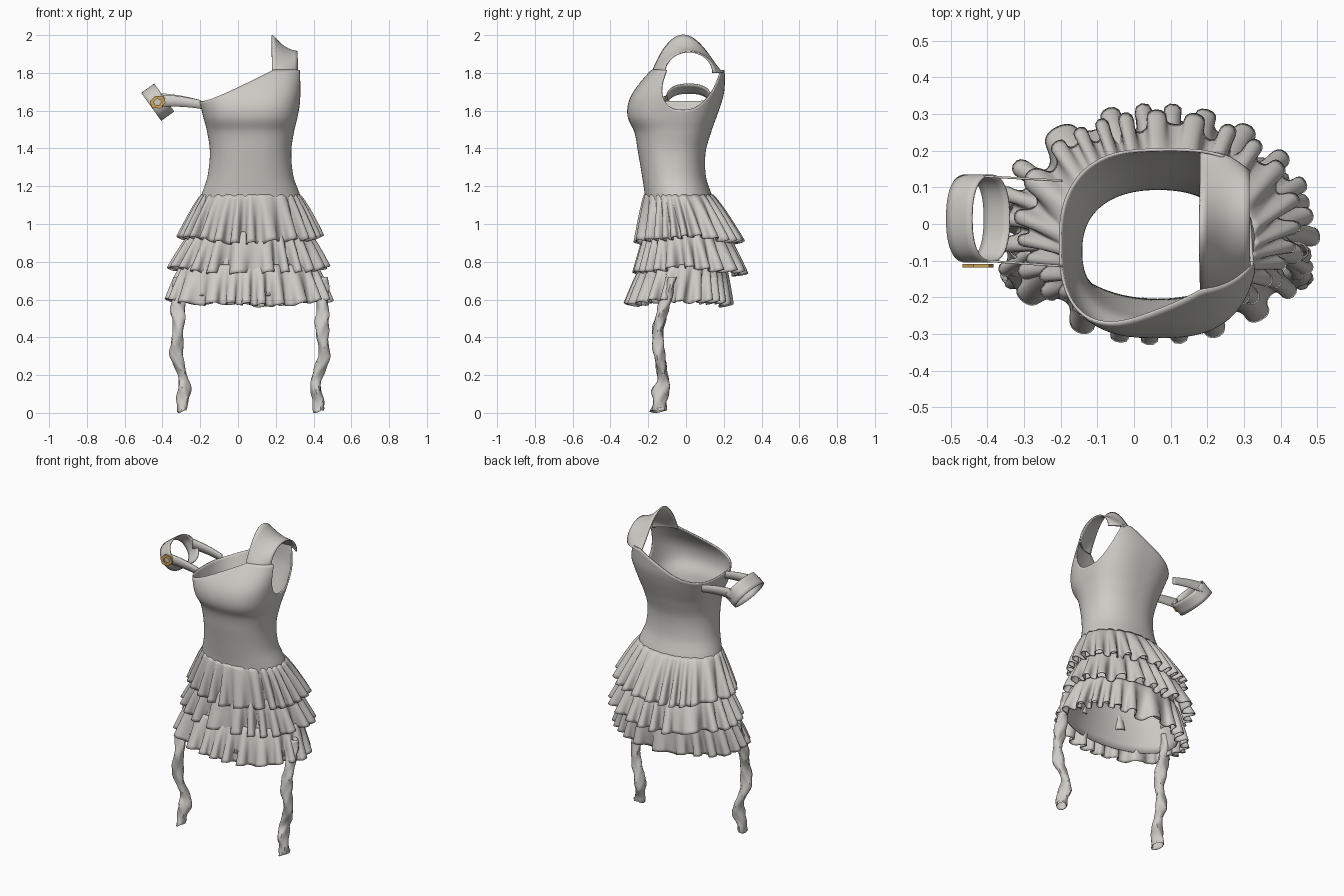
import bpy, bmesh, math
from math import sin, cos, pi, tau
from mathutils import Vector

cube = bpy.data.objects.get("Cube")
if cube:
    bpy.data.objects.remove(cube, do_unlink=True)


def material(name, rgb):
    m = bpy.data.materials.new(name)
    m.use_nodes = True
    m.diffuse_color = (*rgb, 1)
    bsdf = m.node_tree.nodes["Principled BSDF"]
    bsdf.inputs["Base Color"].default_value = (*rgb, 1)
    bsdf.inputs["Roughness"].default_value = 0.7
    return m


FABRIC = material("pale grey fabric", (0.61, 0.60, 0.56))
GOLD = material("gold", (0.62, 0.37, 0.10))


def sheet(name, point, nu, nv, closed=True, thick=0.006, mat=FABRIC, angle=50):
    """Surface from point(u, v); u runs around or along, v across."""
    bm = bmesh.new()
    cols = nu if closed else nu + 1
    grid = [[bm.verts.new(point(i / nu, j / nv)) for i in range(cols)]
            for j in range(nv + 1)]
    for j in range(nv):
        for i in range(nu):
            k = (i + 1) % cols
            bm.faces.new((grid[j][i], grid[j][k], grid[j + 1][k], grid[j + 1][i]))
    bmesh.ops.recalc_face_normals(bm, faces=bm.faces[:])
    me = bpy.data.meshes.new(name)
    bm.to_mesh(me)
    bm.free()
    me.shade_smooth()
    me.set_sharp_from_angle(angle=math.radians(angle))
    me.materials.append(mat)
    ob = bpy.data.objects.new(name, me)
    bpy.context.collection.objects.link(ob)
    if thick:
        mod = ob.modifiers.new("thickness", "SOLIDIFY")
        mod.thickness = thick
        mod.offset = 0
    return ob


def spline(rows, z):
    """Smooth interpolation of table rows keyed by their first value."""
    z = min(max(z, rows[0][0]), rows[-1][0])
    i = max(k for k in range(len(rows) - 1) if rows[k][0] <= z)
    a, b = rows[i], rows[i + 1]
    p, n = rows[max(i - 1, 0)], rows[min(i + 2, len(rows) - 1)]
    h = b[0] - a[0]
    t = (z - a[0]) / h
    out = []
    for c in range(1, len(a)):
        ma = (b[c] - p[c]) / (b[0] - p[0]) * h
        mb = (n[c] - a[c]) / (n[0] - a[0]) * h
        out.append((2*t**3 - 3*t*t + 1) * a[c] + (t**3 - 2*t*t + t) * ma
                   + (3*t*t - 2*t**3) * b[c] + (t**3 - t*t) * mb)
    return out


# Body sections: height, right, left, front, back, squareness
BODY = [
    (0.62, -0.32, 0.44, -0.26, 0.182, 2.0),
    (0.78, -0.285, 0.40, -0.218, 0.192, 2.0),
    (0.95, -0.235, 0.36, -0.207, 0.19, 2.0),
    (1.14, -0.193, 0.328, -0.213, 0.137, 2.1),
    (1.25, -0.158, 0.29, -0.228, 0.102, 2.2),
    (1.38, -0.145, 0.278, -0.25, 0.10, 2.3),
    (1.49, -0.16, 0.293, -0.27, 0.13, 2.4),
    (1.56, -0.178, 0.31, -0.303, 0.155, 2.6),
    (1.63, -0.196, 0.323, -0.304, 0.18, 2.7),
    (1.70, -0.212, 0.333, -0.274, 0.198, 2.8),
    (1.82, -0.22, 0.345, -0.18, 0.205, 2.9),
]


def body_point(a, z):
    x0, x1, y0, y1, n = spline(BODY, z)
    c, s = cos(a), sin(a)
    x = (x0 + x1) / 2 + (x1 - x0) / 2 * math.copysign(abs(c) ** (2 / n), c)
    y = (y0 + y1) / 2 + (y1 - y0) / 2 * math.copysign(abs(s) ** (2 / n), s)
    return Vector((x, y, z))


def neckline(a):
    p = body_point(a, 1.72)
    if p.x < 0.18:
        return 1.65 + 0.165 * max(0, (p.x + 0.2) / 0.38) ** 1.3
    d = (p.y - 0.025) / (0.185 if p.y < 0.025 else 0.15)
    return min(1.815, 1.605 + 0.21 * abs(d) ** 3)


# One-shoulder bodice, and a plain lining below the waist
sheet("bodice", lambda u, v: body_point(u * tau, 1.1 + (neckline(u * tau) - 1.1) * v),
      192, 40, thick=0.008)
sheet("underskirt", lambda u, v: body_point(u * tau, 0.62 + 0.49 * v), 72, 12)


# Wide shoulder strap arching over the armhole
def strap(u, v):
    a = u * pi
    inner = Vector((0.18, 0.01 - 0.185 * cos(a) - 0.025 * sin(a), 1.80 + 0.2 * sin(a) ** 2.3))
    outer = Vector((0.315, 0.015 - 0.127 * cos(a), 1.80 + 0.112 * sin(a)))
    p = inner.lerp(outer, v)
    p.y -= 0.018 * cos(a) * sin(pi * v)
    p.z -= 0.02 * sin(a) * sin(pi * v)
    return p


sheet("shoulder_strap", strap, 40, 8, closed=False, thick=0.008)


# Ruffled tiers: nearly flat where gathered, opening into rounded folds at the hem
def tier(name, top, hem, rise, pleats, amp, seed):
    zt, *tb = top
    zh, *hb = hem

    def point(u, t):
        a = u * tau
        warp = a + 0.08 * sin(3 * a + seed) + 0.05 * sin(5 * a + 2 * seed)
        ph = pleats * warp
        size = amp * (1 + 0.3 * sin(7 * a + seed)) * (0.1 + 0.9 * t ** 1.15)
        b = a + (0.5 * t * t * sin(2 * ph) + 0.3 * t * sin(4 * a + seed)) / pleats
        x0, x1, y0, y1 = (p + (q - p) * t ** 0.85 for p, q in zip(tb, hb))
        rx, ry = (x1 - x0) / 2 - size, (y1 - y0) / 2 - size
        normal = Vector((cos(b) / rx, sin(b) / ry, 0)).normalized()
        z = zt + (zh + rise * cos(a) ** 2 - zt) * t
        z += 0.008 * t * sin(ph + 1) + 0.006 * t * sin(5 * a + seed)
        base = Vector(((x0 + x1) / 2 + rx * cos(b), (y0 + y1) / 2 + ry * sin(b), z))
        fold = cos(ph) + 0.18 * sin(2 * ph + 3 * a + seed) * (1 - t)
        return base + normal * size * fold

    sheet(name, point, pleats * 16, 12, angle=80)


tier("upper_ruffle", (1.155, -0.193, 0.328, -0.22, 0.14),
     (0.90, -0.325, 0.455, -0.275, 0.31), 0.03, 25, 0.027, 1)
tier("middle_ruffle", (0.96, -0.245, 0.372, -0.217, 0.208),
     (0.735, -0.375, 0.487, -0.285, 0.328), 0.03, 22, 0.031, 2.3)
tier("lower_ruffle", (0.785, -0.30, 0.415, -0.232, 0.21),
     (0.572, -0.388, 0.505, -0.328, 0.25), 0.02, 23, 0.028, 4.1)


# Crumpled ribbons hanging under the hem: height, offset, depth, half sizes
RIBBON = [(0.0, 0.363, -0.145, 0.024, 0.038),
          (0.06, 0.36, -0.140, 0.026, 0.034),
          (0.12, 0.348, -0.132, 0.030, 0.040),
          (0.18, 0.352, -0.122, 0.026, 0.024),
          (0.30, 0.390, -0.140, 0.029, 0.027),
          (0.42, 0.382, -0.150, 0.030, 0.024),
          (0.48, 0.380, -0.140, 0.030, 0.028),
          (0.56, 0.383, -0.118, 0.032, 0.026),
          (0.72, 0.375, -0.070, 0.032, 0.022)]


def ribbon(side):
    def point(u, v):
        z = 0.72 * v
        x, y, rx, ry = spline(RIBBON, z)
        a = u * tau
        fold = 1 + 0.18 * sin(2 * a + z * 28 + side) + 0.10 * sin(3 * a - z * 55)
        drop = 0.014 * sin(a + side) + 0.014 if v == 0 else 0
        return (0.065 + side * (x + rx * fold * cos(a)), y + ry * fold * sin(a), z + drop)
    return point


for label, side in (("left", 1), ("right", -1)):
    sheet(label + "_ribbon", ribbon(side), 16, 48, thick=0.004, angle=40)


# Tilted band around the right upper arm
AXIS = Vector((0.81, 0, 0.58)).normalized()
ACROSS = Vector((-AXIS.z, 0, AXIS.x))
CENTRE = Vector((-0.425, 0.015, 1.645))


def arm_band(u, v):
    a = u * tau
    c, s = cos(a), sin(a)
    return (CENTRE + ACROSS * 0.088 * math.copysign(abs(c) ** 0.85, c)
            + Vector((0, 0.117 * math.copysign(abs(s) ** 0.85, s), 0))
            + AXIS * 0.085 * (v - 0.5))


sheet("arm_band", arm_band, 48, 4)


# Narrow straps joining the bodice to the arm band
def link(y0, y1, x1, z1):
    def point(u, v):
        x = -0.195 + (x1 + 0.195) * u
        z = 1.632 + (z1 - 1.632) * u + 0.006 * sin(pi * u)
        return (x, y0 + (y1 - y0) * u, z + (v - 0.5) * (0.045 + 0.02 * u))
    return point


sheet("front_link", link(-0.115, -0.10, -0.41, 1.652), 12, 2, closed=False)
sheet("back_link", link(0.118, 0.13, -0.41, 1.66), 12, 2, closed=False)


# Six-sided gold buckle on the front of the band: flat section swept round
def buckle(u, v):
    a = u * tau + pi / 6
    r, y = ((0.046, -0.109), (0.046, -0.119), (0.022, -0.119),
            (0.022, -0.109), (0.046, -0.109))[round(v * 4)]
    x, z = r * cos(a), r * 0.8 * sin(a)
    return (-0.425 + x * 0.9 - z * 0.35, y, 1.645 + x * 0.35 + z * 0.9)


sheet("gold_buckle", buckle, 6, 4, thick=0, mat=GOLD, angle=20)
